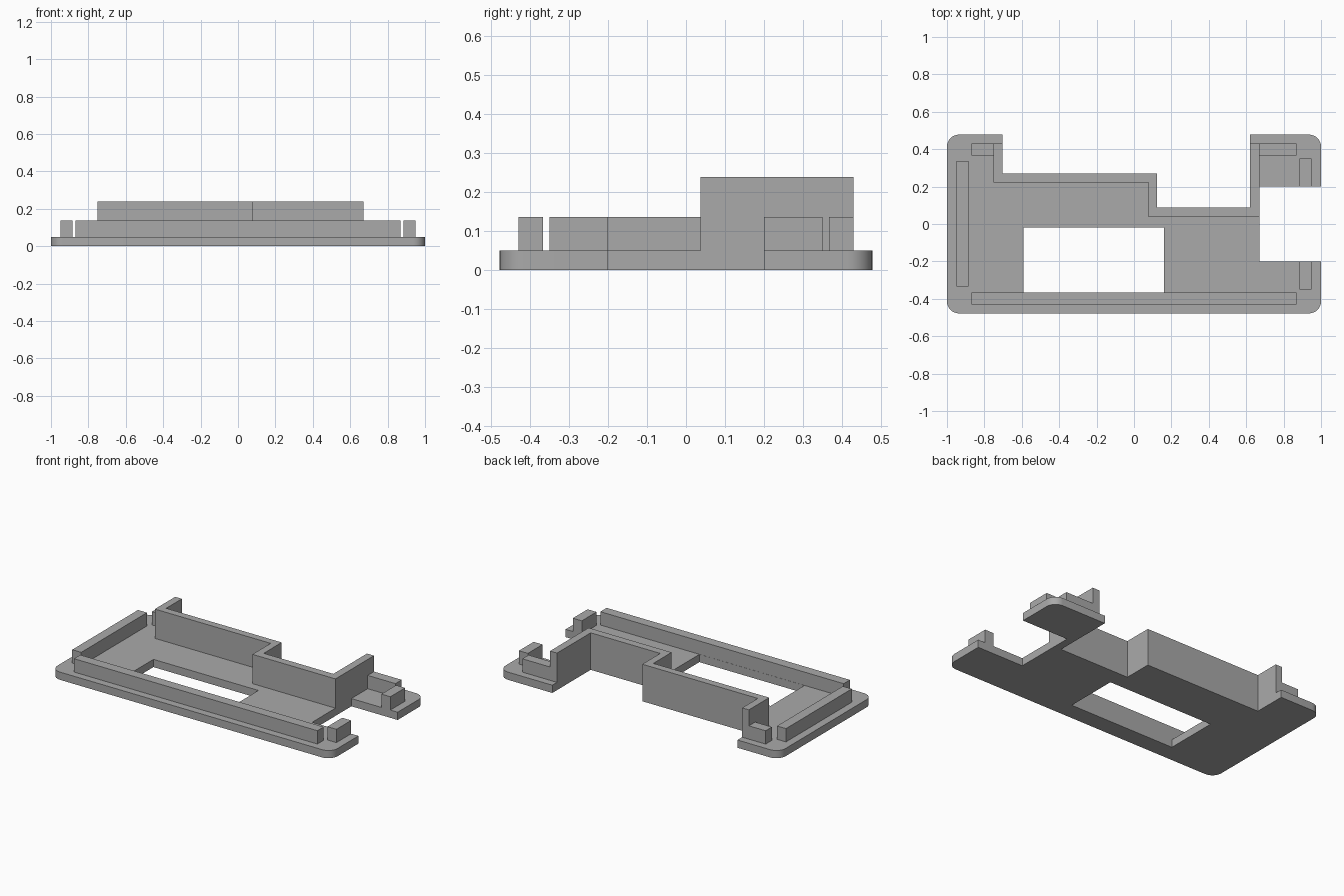
import bpy, bmesh, math

if "Cube" in bpy.data.objects:
    bpy.data.objects.remove(bpy.data.objects["Cube"])

grey = bpy.data.materials.new("plain_grey")
grey.diffuse_color = (0.4, 0.4, 0.4, 1)
grey.use_nodes = True
grey.node_tree.nodes["Principled BSDF"].inputs["Base Color"].default_value = grey.diffuse_color


def prism(name, loops, z0, z1, smooth=False):
    """Extrude a flat outline (first loop) with optional holes (other loops)."""
    bm = bmesh.new()
    edges = []
    for loop in loops:
        vs = [bm.verts.new((x, y, z0)) for x, y in loop]
        edges += [bm.edges.new((a, b)) for a, b in zip(vs, vs[1:] + vs[:1])]
    bmesh.ops.triangle_fill(bm, edges=edges, use_beauty=True)
    ext = bmesh.ops.extrude_face_region(bm, geom=bm.faces[:], use_keep_orig=True)
    top = [g for g in ext["geom"] if isinstance(g, bmesh.types.BMVert)]
    bmesh.ops.translate(bm, vec=(0, 0, z1 - z0), verts=top)
    bmesh.ops.recalc_face_normals(bm, faces=bm.faces[:])
    bmesh.ops.dissolve_limit(bm, angle_limit=0.01, verts=bm.verts[:], edges=bm.edges[:])
    me = bpy.data.meshes.new(name)
    bm.to_mesh(me)
    bm.free()
    me.materials.append(grey)
    ob = bpy.data.objects.new(name, me)
    bpy.context.collection.objects.link(ob)
    if smooth:
        bpy.ops.object.select_all(action='DESELECT')
        ob.select_set(True)
        bpy.context.view_layer.objects.active = ob
        bpy.ops.object.shade_smooth_by_angle(angle=math.radians(30))
    return ob


def rect(x0, x1, y0, y1):
    return [(x0, y0), (x1, y0), (x1, y1), (x0, y1)]


def corner(sx, sy, start, r=0.065, n=8):
    """Rounded plate corner, counter-clockwise from the start angle in degrees."""
    cx, cy = sx * (1 - r), sy * (0.478 - r)
    angles = [math.radians(start + 90 * i / n) for i in range(n + 1)]
    return [(cx + r * math.cos(a), cy + r * math.sin(a)) for a in angles]


BASE, LOW, TALL = 0.05, 0.136, 0.239

# Stepped path shared by the plate's back edge and the tall wall's outer face
step = [(0.62, 0.087), (0.123, 0.087), (0.123, 0.27), (-0.702, 0.27)]

# Base plate with rounded corners, stepped back, right-hand notch and window
outline = (corner(-1, -1, 180) + corner(1, -1, 270)
           + [(1, -0.2), (0.67, -0.2), (0.67, 0.2), (1, 0.2)]
           + corner(1, 1, 0) + [(0.62, 0.478)] + step + [(-0.702, 0.478)]
           + corner(-1, 1, 90))
prism("base_plate", [outline, rect(-0.59, 0.16, -0.365, -0.02)], 0, BASE, smooth=True)

# Tall stepped wall
inner = [(-0.702, 0.43), (-0.75, 0.43), (-0.75, 0.223), (0.077, 0.223),
         (0.077, 0.037), (0.67, 0.037), (0.67, 0.43), (0.62, 0.43)]
prism("tall_wall", [step + inner], BASE, TALL)

# Low locating ribs
ribs = {
    "front_rib": (-0.87, 0.868, -0.43, -0.366),
    "left_rib": (-0.95, -0.886, -0.334, 0.337),
    "back_left_rib": (-0.87, -0.75, 0.366, 0.43),
    "back_right_rib": (0.67, 0.868, 0.366, 0.43),
    "right_front_rib": (0.884, 0.948, -0.35, -0.2),
    "right_back_rib": (0.884, 0.948, 0.2, 0.35),
}
for name, box in ribs.items():
    prism(name, [rect(*box)], BASE, LOW)
